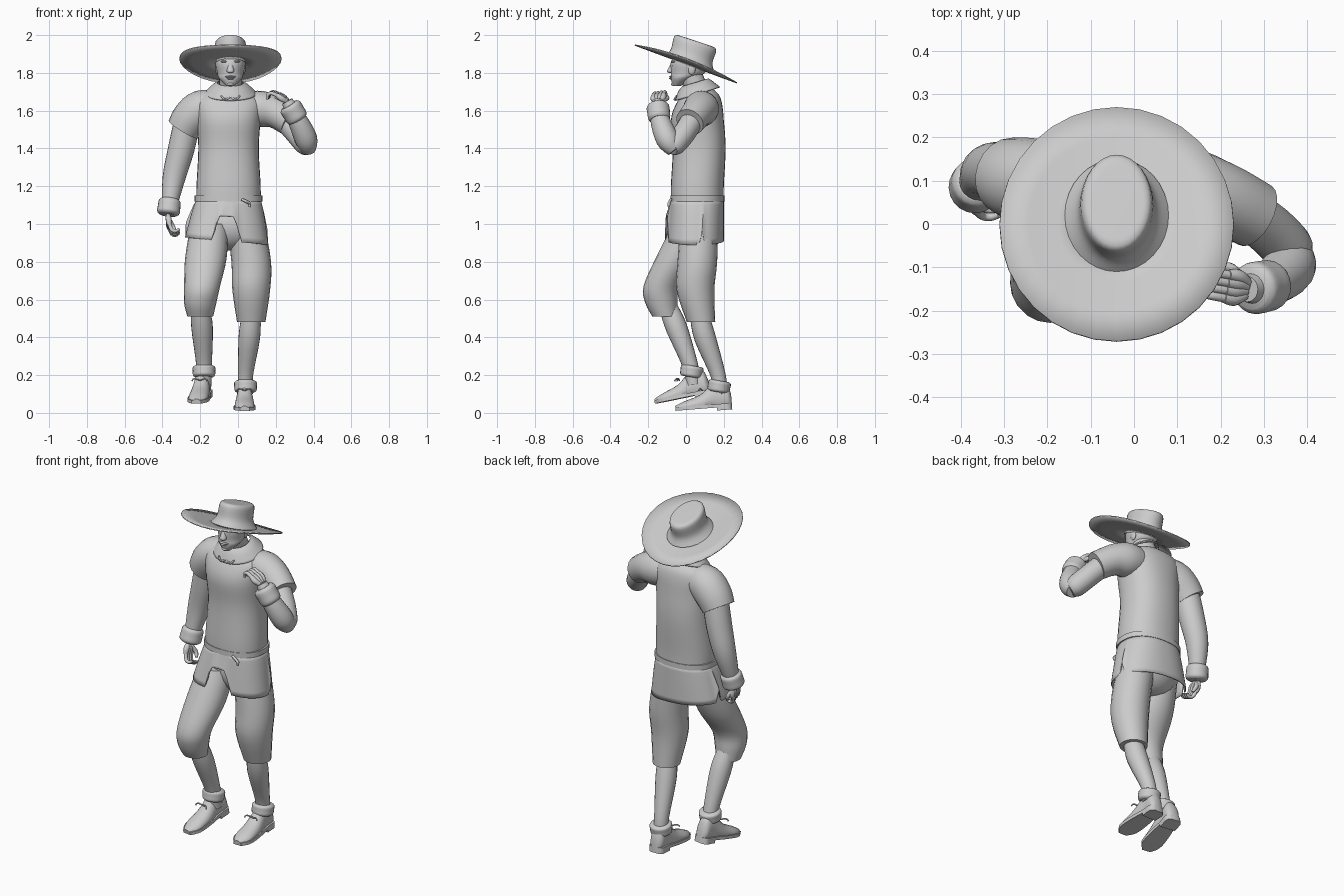
import bpy, bmesh, math
from math import sin, cos, pi, tau
from mathutils import Vector, Matrix

cube = bpy.data.objects.get("Cube")
if cube:
    bpy.data.objects.remove(cube, do_unlink=True)

GREY = (.6, .6, .6, 1)
material = bpy.data.materials.new("plain grey")
material.use_nodes = True
material.diffuse_color = GREY
material.node_tree.nodes["Principled BSDF"].inputs["Base Color"].default_value = GREY
HEAD = -.04  # head and hat centre line
WAIST = -.05  # body centre line
SIDES = {"right": -1, "left": 1}


def finish(name, bm, thick=0):
    bmesh.ops.recalc_face_normals(bm, faces=bm.faces)
    mesh = bpy.data.meshes.new(name)
    bm.to_mesh(mesh)
    bm.free()
    mesh.materials.append(material)
    part = bpy.data.objects.new(name, mesh)
    bpy.context.collection.objects.link(part)
    if thick:
        part.modifiers.new("thickness", "SOLIDIFY").thickness = thick
    bpy.ops.object.select_all(action="DESELECT")
    part.select_set(True)
    bpy.context.view_layer.objects.active = part
    bpy.ops.object.shade_smooth_by_angle(angle=pi / 4)


def dense(stations, steps=4):
    """Smooth interpolation through stations of equal length."""
    result = []
    last = len(stations) - 1
    for i in range(last):
        near = [stations[min(max(i + k, 0), last)] for k in (-1, 0, 1, 2)]
        for j in range(steps):
            t = j / steps
            result.append([b + t * (c - a) / 2 + t * t * (a - 2.5 * b + 2 * c - d / 2)
                           + t ** 3 * (3 * (b - c) + d - a) / 2 for a, b, c, d in zip(*near)])
    return result + [list(stations[-1])]


def angles(count):
    return [tau * i / count for i in range(count)]


def squarish(value, power=.88):
    return math.copysign(abs(value) ** power, value)


def loft(name, rings, caps=True, thick=0, matrix=None):
    bm = bmesh.new()
    loops = [[bm.verts.new(p) for p in ring] for ring in rings]
    for low, high in zip(loops, loops[1:]):
        for i in range(len(low)):
            bm.faces.new((low[i - 1], low[i], high[i], high[i - 1]))
    if caps:
        bm.faces.new(loops[0])
        bm.faces.new(loops[-1])
    if matrix:
        bm.transform(matrix)
    finish(name, bm, thick)


def stack(name, middle, stations, slope=0, power=1, **options):
    """Upright form from (y, z, half width, half depth) rings."""
    loft(name, [[(middle + wide * squarish(cos(a), power), y + deep * squarish(sin(a), power),
                  z + slope * deep * sin(a)) for a in angles(32)]
                for y, z, wide, deep in dense(stations)], **options)


def tube(name, stations, level=False, sides=20):
    """Limb along (x, y, z, radius); level keeps every ring horizontal."""
    path = dense(stations)
    points = [Vector(p[:3]) for p in path]
    rings = []
    for i, here in enumerate(points):
        along = points[min(i + 1, len(points) - 1)] - points[max(i - 1, 0)]
        along = Vector((0, 0, 1)) if level else along.normalized()
        across = along.orthogonal() if abs(along.y) > .95 else Vector((0, 1, 0)) - along * along.y
        across.normalize()
        other = along.cross(across)
        rings.append([here + (across * cos(a) + other * sin(a)) * path[i][3] for a in angles(sides)])
    loft(name, rings)


def blob(name, place, size):
    bm = bmesh.new()
    bmesh.ops.create_uvsphere(bm, u_segments=16, v_segments=10, radius=1,
                              matrix=Matrix.Translation(place) @ Matrix.Diagonal((*size, 1)))
    finish(name, bm)


def cuff(name, start, end, radius):
    """Turned-back band with rolled edges."""
    start, end = Vector(start), Vector(end)
    tube(name, [(*start.lerp(end, t), radius * grow)
                for t, grow in ((0, .8), (.15, .97), (.5, 1), (.85, 1), (1, .8))])


# Hat: tilted brim whose sides curl up a little, and a flared crown
loft("hat_brim", [[(HEAD + .27 * f * cos(a), .27 * f * sin(a),
                    1.85 - .1 * f * sin(a) + .03 * (f * cos(a)) ** 2) for a in angles(32)]
                  for f in (.3, .5, .75, 1)], caps=False, thick=.006)
stack("hat_crown", HEAD, [(.02, 1.85, .12, .13), (.03, 1.89, .09, .11), (.05, 1.96, .08, .11),
                          (.05, 1.97, .05, .07)], slope=-.33)

# Head and face
stack("head", HEAD, [(-.05, 1.73, .02, .02), (-.02, 1.77, .06, .06), (.01, 1.8, .07, .09),
                     (.02, 1.86, .08, .1), (.03, 1.92, .06, .07)])
stack("nose", HEAD, [(-.08, 1.8, .01, .01), (-.08, 1.81, .02, .02), (-.07, 1.85, .01, .01)])
blob("upper_lip", (HEAD, -.07, 1.78), (.03, .02, .006))
blob("lower_lip", (HEAD, -.07, 1.77), (.02, .02, .006))
blob("chin", (HEAD, -.06, 1.74), (.02, .02, .01))
for side, s in SIDES.items():
    blob(side + "_brow", (HEAD + s * .03, -.06, 1.86), (.02, .02, .007))
    blob(side + "_eye", (HEAD + s * .03, -.06, 1.84), (.01, .015, .006))
    blob(side + "_ear", (HEAD + s * .07, .03, 1.82), (.01, .02, .03))
tube("neck", [(HEAD, .08, 1.66, .06), (HEAD, .02, 1.8, .06)])

# Shirt: body, collar, belt
stack("shirt_body", WAIST, [(.06, 1.1, .17, .14), (.06, 1.2, .17, .14), (.07, 1.4, .16, .14),
                            (.06, 1.55, .17, .14), (.07, 1.64, .18, .12), (.08, 1.69, .14, .09),
                            (.07, 1.73, .06, .05)], power=.88)
stack("collar", HEAD, [(.05, 1.75, .07, .07), (.05, 1.73, .1, .09), (.06, 1.69, .14, .12)],
      slope=.3, caps=False, thick=.006)
for side, s in SIDES.items():
    tube(side + "_collar_point", [(HEAD, -.05, 1.67, .004), (HEAD + s * .03, -.06, 1.66, .006),
                                  (HEAD + s * .05, -.05, 1.68, .004)], sides=8)
stack("belt", WAIST, [(.06, z, .18, .143) for z in (1.12, 1.15)], power=.88)
tube("belt_knot", [(.02, -.08, 1.13, .007), (.06, -.09, 1.11, .008), (.06, -.09, 1.09, .006)], sides=8)


def hem(a):
    """Hem height: right side lifted, open notch in front, slit at each hip."""
    front = max(0, min(1, 1.9 - abs(a - 1.5 * pi) / .17))
    hips = sum(max(0, 1 - abs(a - hip) / .09) for hip in (.2, pi - .2))
    return .91 - .02 * cos(a) + .13 * front + .08 * hips


def skirt_point(a, t):
    lift = .06 * t * max(0, -cos(a)) * max(0, -sin(a))
    return (WAIST - .01 * t + (.17 + .05 * t ** .8) * squarish(cos(a)),
            .06 - .01 * t + (.14 + .01 * t) * squarish(sin(a)) - lift,
            1.13 - t * (1.13 - hem(a)))


loft("shirt_skirt", [[skirt_point(a, j / 8) for a in angles(96)] for j in range(9)],
     caps=False, thick=.006)

# Breeches and stockings
blob("breeches_seat", (WAIST, .06, .99), (.17, .11, .13))
tube("right_breeches", [(-.15, .03, 1, .1), (-.17, -.05, .82, .11), (-.19, -.13, .67, .095),
                        (-.2, -.13, .58, .085), (-.2, -.11, .51, .068)], level=True)
tube("left_breeches", [(.04, .07, 1, .1), (.07, .06, .8, .105), (.07, .05, .65, .1),
                       (.07, .08, .48, .075)], level=True)
tube("right_stocking", [(-.2, -.09, .55, .05), (-.19, -.05, .45, .057), (-.18, .02, .26, .042),
                        (-.18, .04, .15, .04)])
tube("left_stocking", [(.07, .07, .52, .05), (.06, .1, .4, .057), (.04, .17, .2, .04),
                       (.04, .18, .1, .04)])

# Shoes: profile from toe to heel of (y, half width, height)
PROFILE = dense([(0, .02, .03), (.05, .05, .05), (.14, .05, .08), (.22, .04, .14),
                 (.28, .04, .13), (.3, .02, .07)])


def shoe(side, place, yaw, pitch, ankle):
    matrix = Matrix.Translation(place) @ Matrix.Rotation(yaw, 4, "Z") @ Matrix.Rotation(pitch, 4, "X")
    loft(side + "_shoe", [[(wide * cos(a), y, max(.015, tall * (.4 + .6 * sin(a)))) for a in angles(20)]
                          for y, wide, tall in PROFILE], matrix=matrix)
    for part, outline, bottom in (("sole", PROFILE, .004), ("heel", PROFILE[-9:], -.012)):
        edge = [(wide + .005, y) for y, wide, tall in outline]
        edge += [(-x, y) for x, y in reversed(edge)]
        loft(side + "_" + part, [[(x, y, z) for x, y in edge] for z in (bottom, .022)], matrix=matrix)
    ankle = Vector(ankle)
    rise = Vector((0, .005, .03))
    cuff(side + "_ankle_cuff", ankle - rise, ankle + rise, .06)
    for s in SIDES.values():
        bow = [(0, .15, .1), (s * .03, .14, .11), (s * .04, .13, .1)]
        tube(side + "_lace", [(*(matrix @ Vector(p)), .004) for p in bow], sides=6)


shoe("right", (-.22, -.16, .045), -.15, .2, (-.18, .03, .22))
shoe("left", (.035, -.055, .007), 0, .08, (.04, .175, .14))

# Sleeves, arms and turned-back cuffs
tube("right_sleeve", [(-.09, .08, 1.62, .08), (-.19, .09, 1.61, .1), (-.25, .1, 1.56, .1),
                      (-.29, .11, 1.5, .09)])
tube("right_arm", [(-.27, .11, 1.54, .07), (-.3, .12, 1.4, .07), (-.34, .12, 1.24, .06),
                   (-.37, .08, 1.05, .034)])
cuff("right_cuff", (-.36, .1, 1.13), (-.37, .08, 1.05), .06)
tube("left_sleeve", [(.02, .08, 1.62, .08), (.12, .08, 1.61, .095), (.2, .06, 1.59, .084),
                     (.28, .02, 1.54, .078)])
tube("left_upper_arm", [(.24, .04, 1.56, .06), (.31, -.01, 1.48, .06), (.36, -.06, 1.42, .058),
                        (.38, -.08, 1.4, .04)])
tube("left_forearm", [(.37, -.06, 1.39, .04), (.36, -.1, 1.45, .06), (.31, -.14, 1.56, .05),
                      (.26, -.15, 1.65, .03)])
cuff("left_cuff", (.32, -.14, 1.55), (.27, -.15, 1.63), .06)


def hand(side, wrist, along, curl):
    along, curl = Vector(along).normalized(), Vector(curl)
    curl = (curl - along * curl.dot(along)).normalized()
    spread = curl.cross(along)

    def at(reach, bend, shift, radius):
        return (*(Vector(wrist) + along * reach + curl * bend + spread * shift), radius)
    for i in range(4):
        row = (i - 1.5) * .018
        tube(side + "_palm", [at(0, 0, row / 2, .012), at(.03, 0, row, .016), at(.06, 0, row, .012)], sides=10)
        tube(side + "_finger", [at(.05, 0, row, .011), at(.09, .01, row, .01), at(.1, .03, row, .009),
                                at(.09, .05, row, .007)], sides=10)
    tube(side + "_thumb", [at(.01, 0, .01, .014), at(.04, .02, .04, .012), at(.07, .03, .04, .008)], sides=10)


hand("right", (-.37, .08, 1.04), (.1, -.4, -.9), (1, 0, 0))
hand("left", (.26, -.15, 1.65), (-.8, .1, .6), (-.4, .2, -.9))
